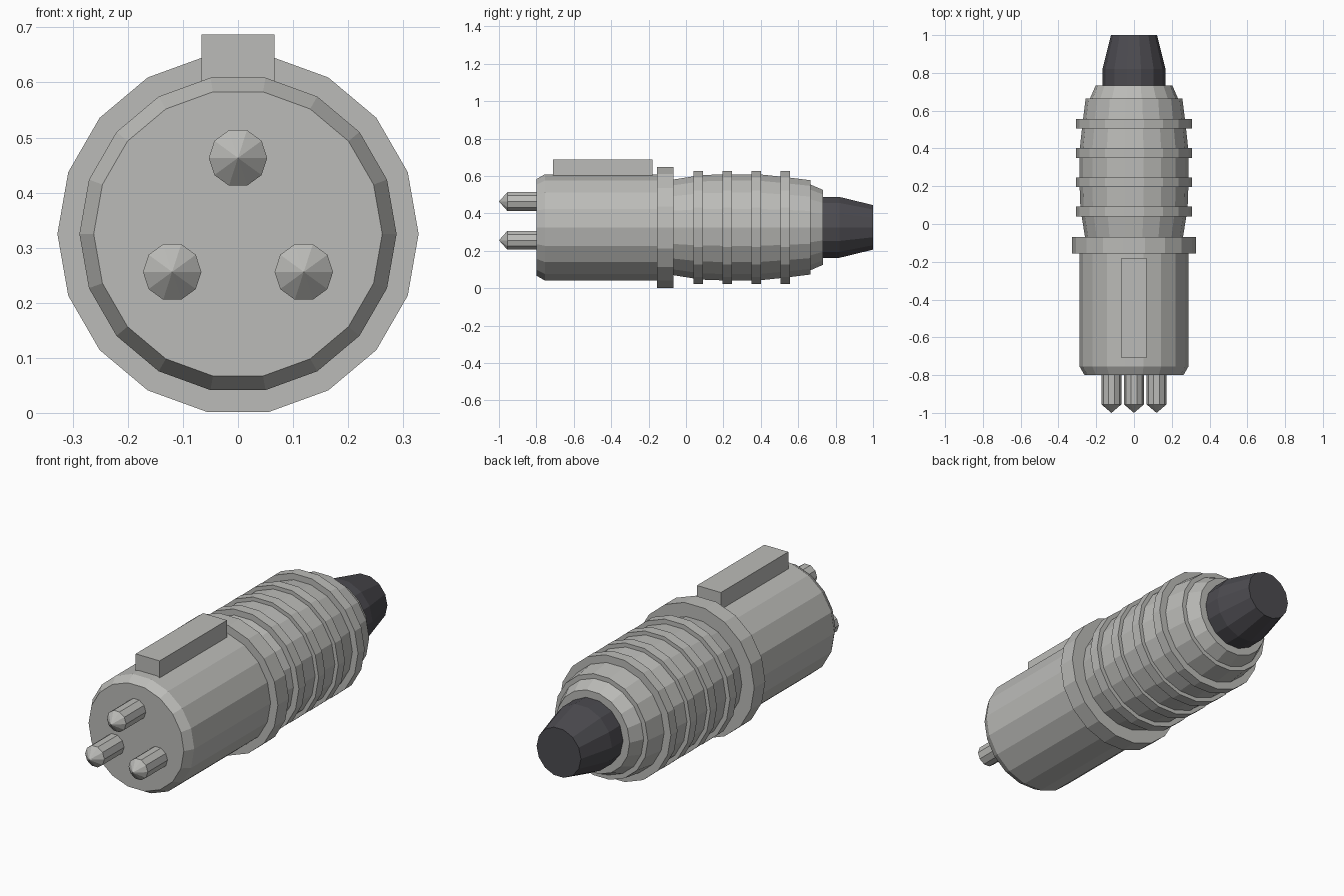
import bpy, bmesh, math

if "Cube" in bpy.data.objects:
    bpy.data.objects.remove(bpy.data.objects["Cube"])

AXIS_Z = 0.325


def material(name, rgb):
    m = bpy.data.materials.new(name)
    m.diffuse_color = (*rgb, 1)
    m.use_nodes = True
    m.node_tree.nodes["Principled BSDF"].inputs["Base Color"].default_value = m.diffuse_color
    return m


metal = material("grey metal", (0.50, 0.50, 0.48))
rubber = material("dark rubber", (0.072, 0.070, 0.080))


def finish(name, bm, mat):
    bmesh.ops.recalc_face_normals(bm, faces=bm.faces)
    mesh = bpy.data.meshes.new(name)
    bm.to_mesh(mesh)
    bm.free()
    mesh.materials.append(mat)
    ob = bpy.data.objects.new(name, mesh)
    bpy.context.collection.objects.link(ob)
    return ob


def lathe(name, profile, sides, mat, x=0, z=AXIS_Z):
    """Closed solid turned around the y direction from (y, radius) pairs."""
    bm = bmesh.new()
    rings = []
    for y, r in profile:
        rings.append([bm.verts.new((x + r * math.cos(2 * math.pi * i / sides), y,
                                    z + r * math.sin(2 * math.pi * i / sides)))
                      for i in range(sides)])
    for a, b in zip(rings, rings[1:]):
        for i in range(sides):
            j = (i + 1) % sides
            bm.faces.new((a[i], a[j], b[j], b[i]))
    bm.faces.new(rings[0])
    bm.faces.new(rings[-1])
    bmesh.ops.remove_doubles(bm, verts=bm.verts, dist=0.0005)
    return finish(name, bm, mat)


# Front barrel and flange
lathe("barrel", [(-0.80, 0.262), (-0.755, 0.288), (-0.12, 0.288)], 18, metal)
lathe("flange", [(-0.155, 0.328), (-0.068, 0.328)], 18, metal)

# Bulging grip with raised rings
lathe("grip", [(-0.09, 0.256), (0.04, 0.277), (0.09, 0.284), (0.20, 0.288),
               (0.39, 0.288), (0.53, 0.273), (0.665, 0.256)], 18, metal)
for k in range(4):
    y = 0.04 + 0.155 * k
    lathe(f"grip_ring_{k + 1}", [(y, 0.307), (y + 0.052, 0.307)], 18, metal)

# Tail collar and cable boot
lathe("tail_collar", [(0.64, 0.240), (0.665, 0.233), (0.733, 0.203)], 18, metal)
lathe("cable_boot", [(0.70, 0.167), (0.82, 0.167), (1.0, 0.122)], 14, rubber)

# Three pointed contact pins
for k in range(3):
    a = math.radians(90 + 120 * k)
    lathe(f"pin_{k + 1}", [(-0.78, 0.053), (-0.955, 0.053), (-1.0, 0.0001)], 10, metal,
          0.138 * math.cos(a), AXIS_Z + 0.138 * math.sin(a))

# Alignment key on top of the barrel
bm = bmesh.new()
bmesh.ops.create_cube(bm, size=1)
bmesh.ops.scale(bm, vec=(0.132, 0.53, 0.097), verts=bm.verts)
bmesh.ops.translate(bm, vec=(0, -0.445, 0.6385), verts=bm.verts)
finish("alignment_key", bm, metal)
